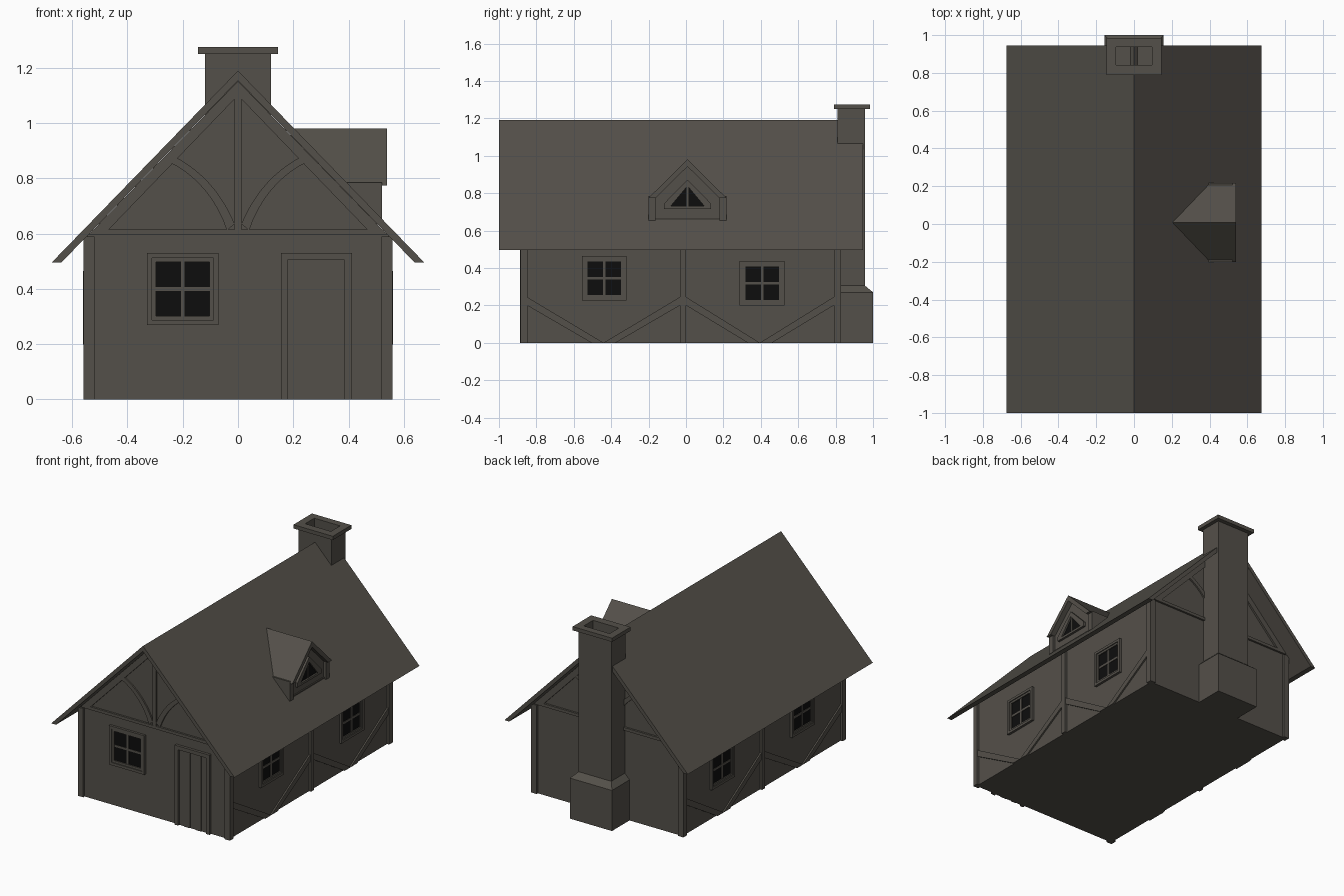
import bpy, bmesh

old = bpy.data.objects.get("Cube")
if old:
    bpy.data.objects.remove(old, do_unlink=True)


def material(name, rgb):
    m = bpy.data.materials.new(name)
    m.use_nodes = True
    col = (*rgb, 1)
    m.diffuse_color = col
    m.node_tree.nodes["Principled BSDF"].inputs["Base Color"].default_value = col
    return m


STONE = material("warm grey", (0.088, 0.08, 0.067))
GLASS = material("window black", (0.004, 0.004, 0.004))


def build(name, prisms, mat=STONE):
    """One object from prisms: (axis, outline, start, end)."""
    bm = bmesh.new()
    for axis, pts, a, b in prisms:
        rows = []
        for d in (a, b):
            if axis == "x":
                rows.append([bm.verts.new((d, u, v)) for u, v in pts])
            elif axis == "y":
                rows.append([bm.verts.new((u, d, v)) for u, v in pts])
            else:
                rows.append([bm.verts.new((u, v, d)) for u, v in pts])
        lo, hi = rows
        bm.faces.new(lo)
        bm.faces.new(hi)
        for i in range(len(pts)):
            j = (i + 1) % len(pts)
            bm.faces.new((lo[i], lo[j], hi[j], hi[i]))
    bmesh.ops.recalc_face_normals(bm, faces=bm.faces)
    me = bpy.data.meshes.new(name)
    bm.to_mesh(me)
    bm.free()
    me.materials.append(mat)
    ob = bpy.data.objects.new(name, me)
    bpy.context.collection.objects.link(ob)
    return ob


def rect(u0, u1, v0, v1):
    return [(u0, v0), (u1, v0), (u1, v1), (u0, v1)]


def ring(u0, u1, v0, v1, t):
    return [rect(u0, u0 + t, v0, v1), rect(u1 - t, u1, v0, v1),
            rect(u0 + t, u1 - t, v0, v0 + t), rect(u0 + t, u1 - t, v1 - t, v1)]


def flip(pts, c=0):
    return [(2 * c - u, v) for u, v in pts]


def curve(p, c, q, n=8):
    ts = [i / n for i in range(n + 1)]
    return [tuple((1 - t) ** 2 * p[k] + 2 * t * (1 - t) * c[k] + t * t * q[k]
                  for k in (0, 1)) for t in ts]


def window(name, axis, wall, out, u, v, w, h):
    """Four-pane window centred at (u, v) on a wall."""
    u0, u1, v0, v1 = u - w / 2, u + w / 2, v - h / 2, v + h / 2
    t = w * 0.07
    parts = [(axis, r, wall, wall + out * 0.016) for r in ring(u0, u1, v0, v1, t)]
    parts += [(axis, r, wall, wall + out * 0.01)
              for r in ring(u0 + t, u1 - t, v0 + t, v1 - t, t * 0.8)]
    bar = 0.007
    parts += [(axis, rect(u - bar, u + bar, v0 + t, v1 - t), wall, wall + out * 0.007),
              (axis, rect(u0 + t, u1 - t, v - bar, v + bar), wall, wall + out * 0.006)]
    build(name + "_frame", parts)
    build(name + "_glass", [(axis, rect(u0 + t, u1 - t, v0 + t, v1 - t),
                             wall, wall + out * 0.003)], GLASS)


WX, FRONT, BACK = 0.545, -0.87, 0.815

# House body and roof
build("walls", [("y", [(-WX, 0), (WX, 0), (WX, 0.592), (0, 1.152), (-WX, 0.592)],
                 FRONT, BACK)])
slope = [(0, 1.19), (0.675, 0.495), (0.64, 0.495), (0, 1.154)]
build("roof", [("y", slope[:3] + slope[3:] + flip(slope)[2:0:-1], -1.0, 0.945)])

# Corner posts
build("corner_posts", [("z", rect(*sorted((s * 0.52, s * 0.56)), y0, y1), 0, 0.59)
                       for s in (-1, 1) for y0, y1 in ((-0.885, -0.848), (0.79, 0.828))])

# Gable timbers on both ends
rafter = [(0, 1.152), (0.54, 0.597), (0.485, 0.597), (0, 1.1)]
brace = (curve((0.25, 0.86), (0.1, 0.785), (0.04, 0.612))
         + curve((0.23, 0.88), (0.08, 0.8), (0.012, 0.635))[::-1])
for end, wall, out in (("front", FRONT, -1), ("back", BACK, 1)):
    face = wall + out * 0.013
    build(end + "_gable_timbers",
          [("y", p, wall, face) for p in (rafter, flip(rafter))]
          + [("y", p, wall, wall + out * 0.01) for p in (brace, flip(brace))]
          + [("y", rect(-0.013, 0.013, 0.615, 1.11), wall, wall + out * 0.012),
             ("y", rect(-0.53, 0.53, 0.595, 0.615), wall, face)])

# Side timbers and windows
for side, s in (("left", 1), ("right", -1)):
    wall = s * WX
    timbers = [("x", rect(-0.032, 0, 0, 0.595), wall, s * 0.56)]
    for a, b in ((-0.85, -0.032), (0.0, 0.79)):
        m = (a + b) / 2
        leg = [(a, 0.245), (a, 0.2), (m - 0.065, 0), (m, 0)]
        timbers += [("x", p, wall, s * 0.555) for p in (leg, flip(leg, m))]
    build(side + "_side_timbers", timbers)
    window(side + "_front_window", "x", wall, s, -0.437, 0.345, 0.24, 0.24)
    window(side + "_back_window", "x", wall, s, 0.407, 0.318, 0.24, 0.24)

window("front_window", "y", FRONT, -1, -0.2, 0.4, 0.26, 0.26)

# Door with planks
build("door_frame", [("y", rect(*r), FRONT, FRONT - 0.018) for r in
                     ((0.155, 0.18, 0, 0.53), (0.385, 0.412, 0, 0.53),
                      (0.18, 0.385, 0.505, 0.53))])
step = 0.041
build("door_planks", [("y", rect(0.18 + i * step, 0.18 + (i + 1) * step, 0, 0.505),
                       FRONT, FRONT - 0.004 - 0.004 * (i % 2)) for i in range(5)])

# Chimney: sloped foot, hollow stack and hollow cap
build("chimney_foot", [("z", rect(-0.155, 0.155, 0.8, 1.0), 0, 0.27)])
taper = build("chimney_shoulder", [("z", rect(-0.155, 0.155, 0.8, 1.0), 0.27, 0.305)])
for v in taper.data.vertices:
    if v.co.z > 0.3:
        v.co.x *= 0.12 / 0.155
        v.co.y = min(v.co.y, 0.957)
build("chimney_stack", [("z", rect(-0.12, 0.12, 0.81, 0.957), 0.3, 1.17)])


def hollow(x, y0, y1):
    hx, h0, h1 = 0.095, 0.842, 0.938
    return [rect(-x, -hx, y0, y1), rect(hx, x, y0, y1),
            rect(-hx, hx, y0, h0), rect(-hx, hx, h1, y1)]


build("chimney_flue", [("z", r, 1.17, 1.25) for r in hollow(0.12, 0.81, 0.957)])
build("chimney_cap", [("z", r, 1.25, 1.275) for r in hollow(0.145, 0.79, 0.985)])

# Dormer on the left roof slope
C = 0.008
build("dormer_body", [("x", [(C - 0.19, 0.6), (C + 0.19, 0.6), (C + 0.19, 0.765),
                             (C, 0.95), (C - 0.19, 0.765)], 0.2, 0.505)])
cap = [(C, 0.98), (C + 0.208, 0.775), (C + 0.17, 0.775), (C, 0.942)]
build("dormer_roof", [("x", cap + flip(cap, C)[2:0:-1], 0.19, 0.54)])
post = rect(C + 0.17, C + 0.208, 0.655, 0.785)
build("dormer_posts", [("x", p, 0.38, 0.522) for p in (post, flip(post, C))])
build("dormer_sill", [("x", rect(C - 0.17, C + 0.17, 0.65, 0.67), 0.48, 0.512)])

# Triangular dormer window
rake = [(C, 0.872), (C + 0.125, 0.745), (C + 0.125, 0.718), (C + 0.09, 0.73), (C, 0.838)]
build("dormer_window_frame",
      [("x", p, 0.5, 0.52) for p in (rake, flip(rake, C))]
      + [("x", rect(C - 0.125, C + 0.125, 0.715, 0.73), 0.5, 0.52),
         ("x", rect(C - 0.006, C + 0.006, 0.73, 0.845), 0.5, 0.514)])
build("dormer_window_glass", [("x", [(C - 0.1, 0.728), (C + 0.1, 0.728), (C, 0.845)],
                               0.503, 0.509)], GLASS)
